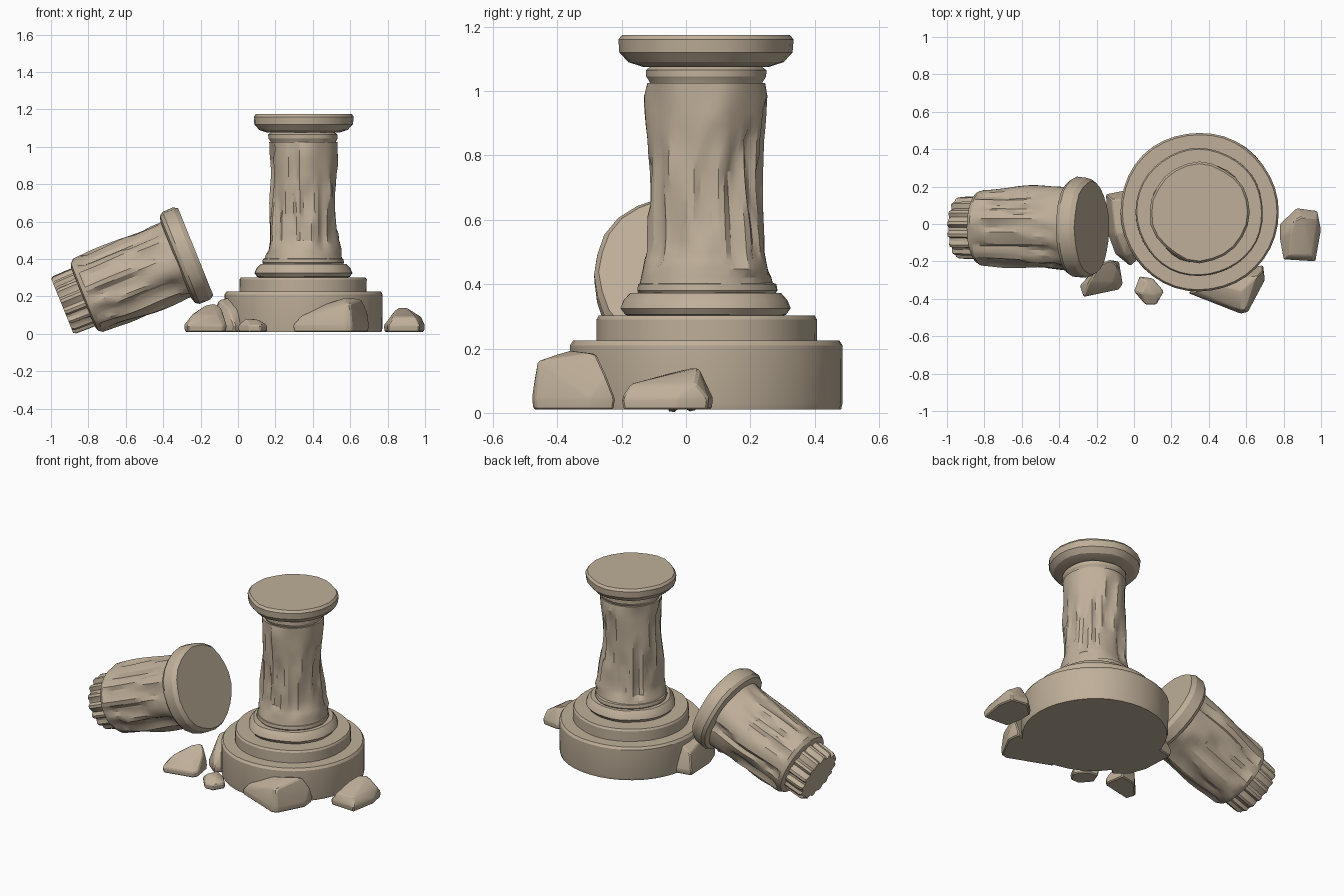
import bpy, bmesh, math, random
from mathutils import Matrix, Vector, noise

cube = bpy.data.objects.get("Cube")
if cube:
    bpy.data.objects.remove(cube, do_unlink=True)

stone = bpy.data.materials.new("sandstone")
stone.use_nodes = True
colour = (0.52, 0.43, 0.32, 1)
stone.diffuse_color = colour
stone.node_tree.nodes["Principled BSDF"].inputs["Base Color"].default_value = colour


def finish(name, bm, matrix=Matrix(), angle=28):
    bmesh.ops.recalc_face_normals(bm, faces=bm.faces)
    mesh = bpy.data.meshes.new(name)
    bm.to_mesh(mesh)
    bm.free()
    mesh.materials.append(stone)
    ob = bpy.data.objects.new(name, mesh)
    bpy.context.collection.objects.link(ob)
    ob.matrix_world = matrix
    bpy.ops.object.select_all(action='DESELECT')
    ob.select_set(True)
    bpy.context.view_layer.objects.active = ob
    bpy.ops.object.shade_smooth_by_angle(angle=math.radians(angle))
    return ob


def lathe(name, profile, segs, matrix, wear=None):
    """Turn (radius, height) points; wear(angle, height, index) offsets the radius."""
    bm = bmesh.new()
    rings = []
    for r, z in profile:
        ring = []
        for i in range(segs):
            a = math.tau * i / segs
            rr = r + (wear(a, z, i) if wear else 0)
            ring.append(bm.verts.new((rr * math.cos(a), rr * math.sin(a), z)))
        rings.append(ring)
    for low, high in zip(rings, rings[1:]):
        for i in range(segs):
            j = (i + 1) % segs
            bm.faces.new((low[i], low[j], high[j], high[i]))
    bm.faces.new(rings[0][::-1])
    bm.faces.new(rings[-1])
    return finish(name, bm, matrix)


def lumps(amount, scale, seed):
    """Gentle uneven wear."""
    def wear(a, z, i):
        p = Vector((math.cos(a), math.sin(a), z * 2)) * scale
        return amount * noise.noise(p + Vector((seed, 0, 0)))
    return wear


def chips(seed, count, low, high, depth, length):
    """Broken grooves running along a shaft, over gentle lumps."""
    rng = random.Random(seed)
    cuts = []
    for k in range(count):
        a = math.tau * (k + rng.uniform(-0.2, 0.2)) / count
        start = rng.uniform(low, max(low, high - length))
        cuts.append((a, rng.uniform(0.08, 0.17), start,
                     start + length * rng.uniform(0.6, 1.1), depth * rng.uniform(0.5, 1)))
    base = lumps(0.022, 1.8, seed)

    def wear(a, z, i):
        if not low <= z <= high:
            return 0
        off = base(a, z, i)
        for ca, w, z0, z1, d in cuts:
            da = (a - ca - 0.25 * (z - z0) + math.pi) % math.tau - math.pi
            if abs(da) < w and z0 < z < z1:
                off -= d
        return off
    return wear


def shaft(points, rows):
    """Resample a straight or flared profile into even rows."""
    out = []
    for (r0, z0), (r1, z1) in zip(points, points[1:]):
        out += [(r0 + (r1 - r0) * k / rows, z0 + (z1 - z0) * k / rows) for k in range(rows)]
    return out + [points[-1]]


# Standing column
at = Matrix.Translation((0.35, 0.063, 0))
lathe("plinth", [(0.42, 0.01), (0.425, 0.03), (0.425, 0.21), (0.415, 0.225)], 40, at,
      lumps(0.008, 1.5, 3))
lathe("plinth_step", [(0.342, 0.2), (0.342, 0.29), (0.335, 0.302)], 40, at, lumps(0.006, 1.5, 5))
lathe("base_ring", [(0.22, 0.295), (0.25, 0.305), (0.265, 0.325), (0.255, 0.35), (0.235, 0.372),
                    (0.2, 0.374)], 32, at, lumps(0.012, 2, 7))
lathe("shaft_foot_ring", [(0.2, 0.36), (0.215, 0.38), (0.212, 0.4), (0.2, 0.405)], 32, at,
      lumps(0.01, 2, 9))
lathe("standing_shaft", shaft([(0.208, 0.395), (0.186, 0.5), (0.18, 0.65), (0.176, 0.85),
                               (0.183, 1.025)], 4), 56, at,
      chips(11, 13, 0.44, 1.0, 0.016, 0.38))
lathe("neck_ring", [(0.168, 1.01), (0.175, 1.03), (0.184, 1.045), (0.184, 1.065), (0.17, 1.075),
                    (0.17, 1.1)], 32, at, lumps(0.01, 2, 13))
lathe("standing_capital", [(0.19, 1.075), (0.235, 1.09), (0.262, 1.12), (0.266, 1.16),
                           (0.255, 1.175)], 24, at, lumps(0.012, 2, 15))

# Fallen column, its axis tilted up toward the capital
tilt = Matrix.Translation((-0.94, -0.02, 0.15)) @ Matrix.Rotation(math.radians(68), 4, 'Y')
rng = random.Random(4)
teeth = [rng.uniform(0.012, 0.024) * (i % 4 < 2) for i in range(64)]
lathe("fallen_fluted_end", [(0.158, 0), (0.166, 0.015), (0.168, 0.09), (0.168, 0.15)], 64, tilt,
      lambda a, z, i: -teeth[i] if z < 0.1 else -teeth[i] * 0.5)
lathe("fallen_shaft", [(0.17, 0.12), (0.195, 0.128)]
      + shaft([(0.207, 0.15), (0.212, 0.3), (0.216, 0.5), (0.222, 0.69)], 4), 56, tilt,
      chips(21, 12, 0.15, 0.66, 0.02, 0.45))
lathe("fallen_capital", [(0.225, 0.655), (0.255, 0.665), (0.268, 0.685), (0.266, 0.745),
                         (0.25, 0.77)], 24, tilt, lumps(0.012, 2, 25))


# Rubble: chipped convex blocks
def rock(name, foot, top):
    """foot: (x, y) outline on the ground; top: (x, y, z) ridge points."""
    bm = bmesh.new()
    cx = sum(p[0] for p in foot) / len(foot)
    cy = sum(p[1] for p in foot) / len(foot)
    for x, y in foot:
        bm.verts.new((cx + (x - cx) * 0.96, cy + (y - cy) * 0.96, 0.01))
        bm.verts.new((x, y, 0.045))
    for p in top:
        bm.verts.new(p)
    hull = bmesh.ops.convex_hull(bm, input=bm.verts)
    loose = {g for g in hull["geom_interior"] + hull["geom_unused"]
             if isinstance(g, bmesh.types.BMVert)}
    bmesh.ops.delete(bm, geom=list(loose), context='VERTS')
    bmesh.ops.dissolve_limit(bm, angle_limit=math.radians(8), verts=bm.verts, edges=bm.edges)
    bmesh.ops.bevel(bm, geom=bm.edges[:], offset=0.006, segments=1, affect='EDGES')
    finish(name, bm, angle=20)


rock("front_rock", [(0.29, -0.37), (0.57, -0.48), (0.61, -0.47), (0.7, -0.3), (0.69, -0.22),
                    (0.4, -0.27)],
     [(0.33, -0.36, 0.09), (0.42, -0.32, 0.145), (0.57, -0.46, 0.16), (0.6, -0.46, 0.16),
      (0.58, -0.36, 0.195), (0.66, -0.28, 0.185), (0.69, -0.25, 0.12)])
rock("right_rock", [(0.78, -0.08), (0.8, -0.19), (0.97, -0.2), (1, -0.03), (0.98, 0.07),
                    (0.87, 0.085), (0.78, 0)],
     [(0.83, -0.17, 0.09), (0.95, -0.17, 0.09), (0.86, 0.02, 0.14), (0.9, 0.04, 0.14),
      (0.98, 0.03, 0.09), (0.84, -0.05, 0.125)])
rock("small_rock", [(0, -0.36), (0.06, -0.43), (0.12, -0.43), (0.16, -0.36), (0.1, -0.29),
                    (0.03, -0.28)],
     [(0.04, -0.37, 0.08), (0.11, -0.38, 0.075), (0.07, -0.31, 0.08)])
rock("left_rock", [(-0.29, -0.33), (-0.27, -0.39), (-0.08, -0.35), (-0.06, -0.32),
                   (-0.08, -0.2), (-0.19, -0.22)],
     [(-0.24, -0.31, 0.11), (-0.18, -0.22, 0.15), (-0.13, -0.19, 0.165), (-0.09, -0.22, 0.14),
      (-0.11, -0.31, 0.1)])
rock("leaning_rock", [(-0.15, 0.16), (-0.05, 0.18), (0.02, 0), (0.03, -0.18), (-0.02, -0.225),
                      (-0.1, -0.16), (-0.14, -0.05)],
     [(-0.12, 0.13, 0.14), (-0.06, 0.13, 0.18), (-0.1, -0.05, 0.18), (-0.03, -0.05, 0.195),
      (0, -0.16, 0.13), (-0.05, -0.17, 0.13)])
